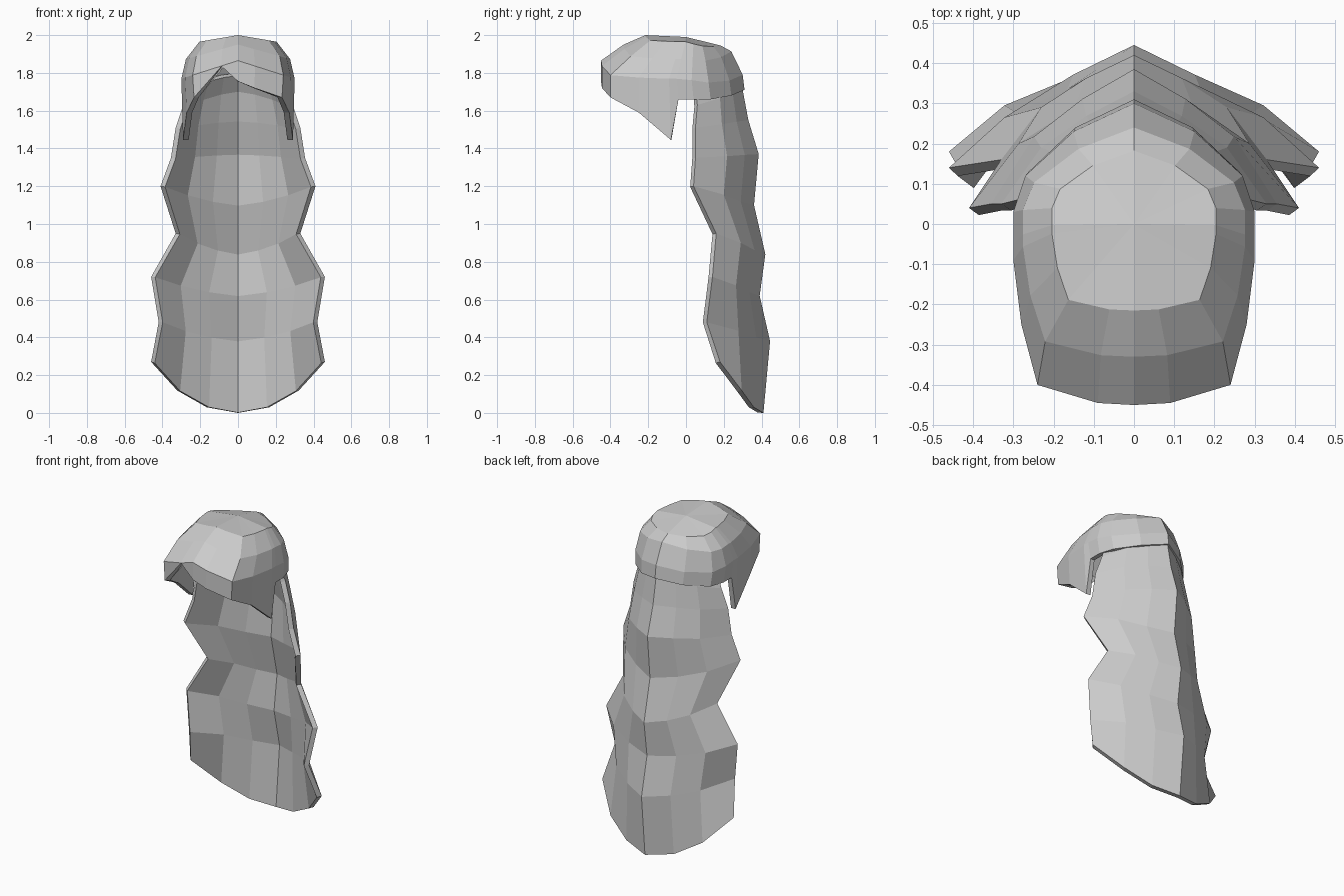
import bpy

if "Cube" in bpy.data.objects:
    bpy.data.objects.remove(bpy.data.objects["Cube"])

hair = bpy.data.materials.new("hair grey")
hair.use_nodes = True
grey = (0.6, 0.6, 0.6, 1)
hair.diffuse_color = grey
hair.node_tree.nodes["Principled BSDF"].inputs["Base Color"].default_value = grey


def make_sheet(name, rows, closed=False, pole=None, thickness=0.03):
    """Skin equal-length rows of points into a thick faceted sheet."""
    n = len(rows[0])
    verts = [p for row in rows for p in row]
    faces = []
    for r in range(len(rows) - 1):
        for c in range(n if closed else n - 1):
            d = (c + 1) % n
            faces.append((r * n + c, (r + 1) * n + c, (r + 1) * n + d, r * n + d))
    if pole:
        verts.append(pole)
        faces += [(len(verts) - 1, c, (c + 1) % n) for c in range(n)]
    mesh = bpy.data.meshes.new(name)
    mesh.from_pydata(verts, [], faces)
    mesh.validate()
    mesh.materials.append(hair)
    obj = bpy.data.objects.new(name, mesh)
    bpy.context.collection.objects.link(obj)
    solid = obj.modifiers.new("thickness", "SOLIDIFY")
    solid.thickness = thickness
    solid.offset = -1
    return obj


# Cap: outline from front centre round to back centre, with hem heights
outline = [(0, -.45), (.09, -.445), (.24, -.40), (.28, -.25), (.30, -.09),
           (.30, -.05), (.30, .03), (.27, .12), (.15, .23), (0, .30)]
hem = [1.755, 1.72, 1.67, 1.59, 1.445, 1.66, 1.66, 1.66, 1.68, 1.71]
count = len(outline)
loop = list(range(count)) + list(range(count - 2, 0, -1))
sides = [1] * count + [-1] * (count - 2)


def cap_ring(sx, sy, top, side_drop, back_drop):
    ring = []
    for i, s in zip(loop, sides):
        x, y = outline[i][0] * sx, .05 + (outline[i][1] - .05) * sy
        ring.append((s * x, y, top - side_drop * x - back_drop * max(y, 0)))
    return ring


cap_rows = [cap_ring(.68, .53, 2.0, .17, .3),
            cap_ring(.92, .76, 1.95, .28, .15),
            cap_ring(1, 1, 1.865, .32, .25)]
hem_row = []
for i, s in zip(loop, sides):
    x, y = outline[i]
    # the fringe is parted on the right
    z = 1.835 if (i == 1 and s < 0) else hem[i]
    hem_row.append((s * x * .97, y + (.01 if i >= 4 else 0), z))
cap_rows.append(hem_row)
make_sheet("hair_cap", cap_rows, closed=True, pole=(0, 0, 1.99))

# Back hair: ridge (y, z) and side edge (x, y, z) of each wave
waves = [((.25, 1.80), (.25, .05, 1.74)),
         ((.30, 1.71), (.29, .06, 1.63)),
         ((.33, 1.55), (.33, .05, 1.51)),
         ((.385, 1.37), (.355, .05, 1.35)),
         ((.36, 1.10), (.41, .04, 1.20)),
         ((.42, .84), (.33, .16, .95)),
         ((.39, .62), (.46, .14, .72)),
         ((.445, .38), (.42, .11, .48)),
         ((.41, 0), (.46, .18, .27))]
back_rows = []
for k, ((ry, rz), (ex, ey, ez)) in enumerate(waves):
    rise = (0, .11, .44, 1) if k == len(waves) - 1 else (0, .2, .55, 1)
    half = [(ex * a, ry + (ey - ry) * b, rz + (ez - rz) * c)
            for a, b, c in zip((0, .36, .7, 1), (0, .22, .5, 1), rise)]
    back_rows.append([(-x, y, z) for x, y, z in half[:0:-1]] + half)
back = make_sheet("back_hair", back_rows)
back.data.flip_normals()
